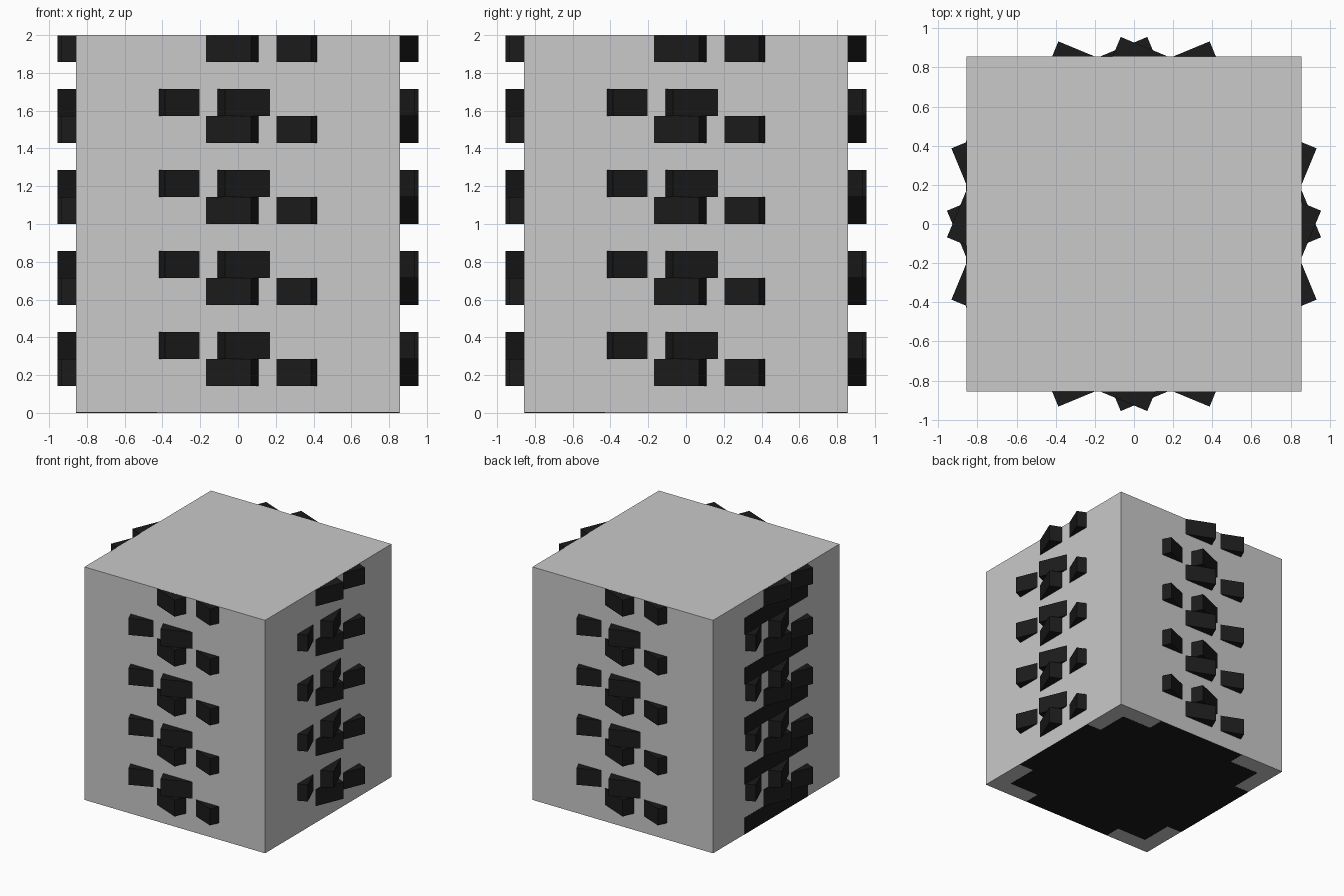
import bpy, bmesh, math
from mathutils import Matrix

cube = bpy.data.objects.get("Cube")
if cube:
    bpy.data.objects.remove(cube, do_unlink=True)

U = 1 / 7        # grid unit: the block is 12 x 12 x 14 units
LAYERS = 14
GAP = 0.001      # keeps flush faces from overlapping


def material(name, v):
    m = bpy.data.materials.new(name)
    m.use_nodes = True
    m.diffuse_color = (v, v, v, 1)
    bsdf = m.node_tree.nodes["Principled BSDF"]
    bsdf.inputs["Base Color"].default_value = (v, v, v, 1)
    bsdf.inputs["Roughness"].default_value = 0.8
    return m


def add_object(name, bm, mat):
    bmesh.ops.recalc_face_normals(bm, faces=bm.faces)
    me = bpy.data.meshes.new(name)
    bm.to_mesh(me)
    bm.free()
    me.materials.append(mat)
    ob = bpy.data.objects.new(name, me)
    bpy.context.collection.objects.link(ob)


grey = material("light grey", 0.585)
black = material("soft black", 0.011)

# Outer block, lifted a hair so the lowest slab shows underneath
bm = bmesh.new()
bmesh.ops.create_cube(bm, size=1)
bmesh.ops.scale(bm, vec=(12 * U, 12 * U, 2 - GAP), verts=bm.verts)
bmesh.ops.translate(bm, vec=(0, 0, 1 + GAP / 2), verts=bm.verts)
add_object("block", bm, grey)

# Stepped round outline: one quarter, turned four times
quarter = [(6, 3), (5, 3), (5, 5), (3, 5), (3, 6)]
outline = []
for _ in range(4):
    outline += quarter
    quarter = [(-y, x) for x, y in quarter]


def stepped_slab(name, layer, turn):
    bm = bmesh.new()
    z0 = layer * U
    z1 = z0 + U - (GAP if layer == LAYERS - 1 else 0)
    face = bm.faces.new([bm.verts.new((x * U, y * U, z0)) for x, y in outline])
    ext = bmesh.ops.extrude_face_region(bm, geom=[face], use_keep_orig=True)
    top = [g for g in ext["geom"] if isinstance(g, bmesh.types.BMVert)]
    bmesh.ops.translate(bm, vec=(0, 0, z1 - z0), verts=top)
    if turn:
        bmesh.ops.rotate(bm, cent=(0, 0, 0), verts=bm.verts,
                         matrix=Matrix.Rotation(math.radians(turn), 3, "Z"))
    else:
        # Straight slabs show as thin bands on the right side only
        bmesh.ops.scale(bm, vec=(1, 1 - 2 * GAP, 1), verts=bm.verts)
        bmesh.ops.translate(bm, vec=(-GAP, 0, 0), verts=bm.verts)
    add_object(name, bm, black)


# Slabs cycle through straight, turned right, turned left
kinds = [("straight_slab", 0), ("right_turned_slab", -22.5), ("left_turned_slab", 22.5)]
for i in range(LAYERS):
    kind, turn = kinds[i % 3]
    stepped_slab(f"{kind}_{i // 3 + 1}", i, turn)
